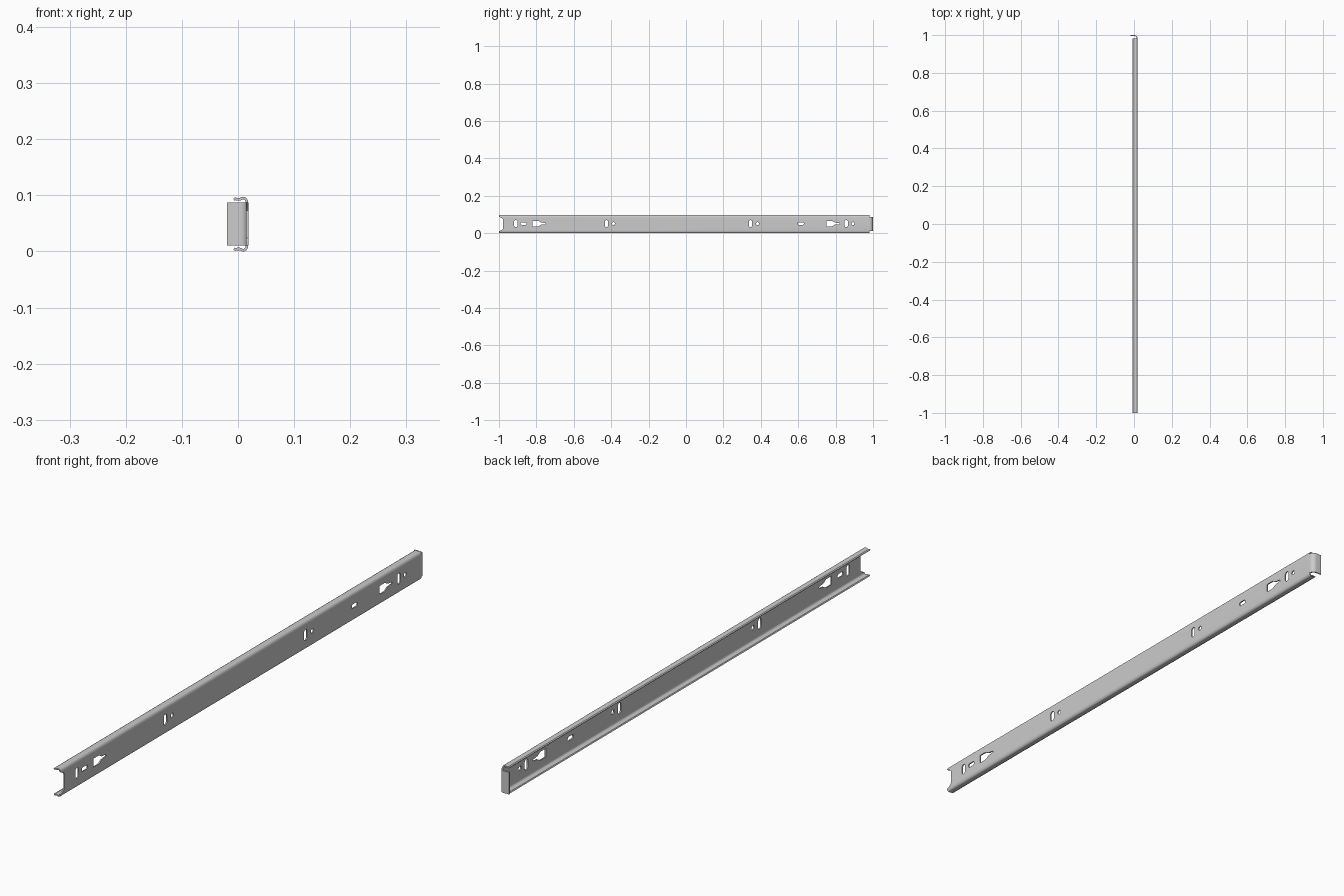
import bpy, bmesh, math
from mathutils import Vector

if "Cube" in bpy.data.objects:
    bpy.data.objects.remove(bpy.data.objects["Cube"])

T = 0.0045          # sheet thickness
ZC = 0.0488         # mid height of the rail
HZ = 0.051          # height of the hole line


def thicken(pts, t):
    """Closed outline of a sheet: the polyline plus its mitred offset to the left."""
    pts = [Vector(p) for p in pts]
    off = []
    for i, p in enumerate(pts):
        ds = []
        if i > 0:
            ds.append((p - pts[i - 1]).normalized())
        if i < len(pts) - 1:
            ds.append((pts[i + 1] - p).normalized())
        ns = [Vector((-d.y, d.x)) for d in ds]
        m = sum(ns, Vector((0, 0))).normalized()
        off.append(p + m * (t / max(0.5, m.dot(ns[0]))))
    return pts + off[::-1]


def prism(name, outline, to3d, a, b):
    """Extrude a 2D outline between a and b; to3d maps (u, v, w) to a point."""
    bm = bmesh.new()
    lo = [bm.verts.new(to3d(u, v, a)) for u, v in outline]
    hi = [bm.verts.new(to3d(u, v, b)) for u, v in outline]
    n = len(lo)
    for i in range(n):
        j = (i + 1) % n
        bm.faces.new((lo[i], lo[j], hi[j], hi[i]))
    bm.faces.new(lo[::-1])
    bm.faces.new(hi)
    bmesh.ops.recalc_face_normals(bm, faces=bm.faces)
    me = bpy.data.meshes.new(name)
    bm.to_mesh(me)
    bm.free()
    ob = bpy.data.objects.new(name, me)
    bpy.context.collection.objects.link(ob)
    return ob


def along_y(u, v, w): return (u, w, v)
def along_x(u, v, w): return (w, u, v)
def along_z(u, v, w): return (u, v, w)


def slot(y, w, h):
    """Rounded slot outline, long in y or z."""
    r = min(w, h) / 2
    dy, dz = w / 2 - r, h / 2 - r
    out = []
    for k in range(12):
        a = math.radians(15 + 30 * k)
        c, s = math.cos(a), math.sin(a)
        out.append((y + r * c + math.copysign(dy, c), HZ + r * s + math.copysign(dz, s)))
    return out


def keyhole(y):
    """Wide opening tapering into a narrow slot toward +y."""
    half = [(0, .015), (.03, .015), (.045, .006), (.07, .003)]
    return [(y + u, HZ + v) for u, v in half] + [(y + u, HZ - v) for u, v in half[::-1]]


# Rail: C profile with rolled bearing lips, upper half mirrored to the lower
upper = [(.0185, .037), (.0175, .0425), (.0145, .0470), (.011, .0488), (.007, .0483),
         (.003, .0466), (-.001, .0466), (-.005, .0476), (-.0085, .0455)]
line = [(x, ZC - z) for x, z in upper[::-1]] + [(x, ZC + z) for x, z in upper]
rail = prism("slide_rail", thicken(line, T), along_y, -1.0, 0.982)

# Mounting holes and the end notch in the web
holes = [slot(y, .018, .038) for y in (-.91, -.425, .345, .857)]
holes += [slot(y, .016, .016) for y in (-.388, .382, .892)]
holes += [slot(y, .032, .015) for y in (-.868, .614)]
holes += [keyhole(y) for y in (-.82, .75)]
notch = [(-1.02, .006), (-1.0, .010), (-.985, .017), (-.978, .024)]
holes.append([(y, ZC - .0485 + z) for y, z in notch] + [(y, ZC + .0485 - z) for y, z in notch[::-1]])
for i, outline in enumerate(holes):
    cutter = prism("hole_cutter", outline, along_x, .0115, .03)
    mod = rail.modifiers.new("hole", 'BOOLEAN')
    mod.operation = 'DIFFERENCE'
    mod.solver = 'EXACT'
    mod.object = cutter
    bpy.context.view_layer.objects.active = rail
    bpy.ops.object.modifier_apply(modifier=mod.name)
    bpy.data.objects.remove(cutter)

# End stop: web bent through a right angle into a tab
R = .0175
bend = [(.0185, .975)]
bend += [(.0185 - R + R * math.cos(math.radians(a)), 1 - R + R * math.sin(math.radians(a)))
         for a in range(0, 91, 15)]
bend += [(-.0195, 1.0)]
stop = prism("end_stop_tab", thicken(bend, T), along_z, ZC - .0385, ZC + .0385)

# Smooth the rolled corners, keep the cut edges sharp
for ob in (rail, stop):
    bpy.ops.object.select_all(action='DESELECT')
    ob.select_set(True)
    bpy.context.view_layer.objects.active = ob
    bpy.ops.object.shade_smooth_by_angle(angle=math.radians(35))
